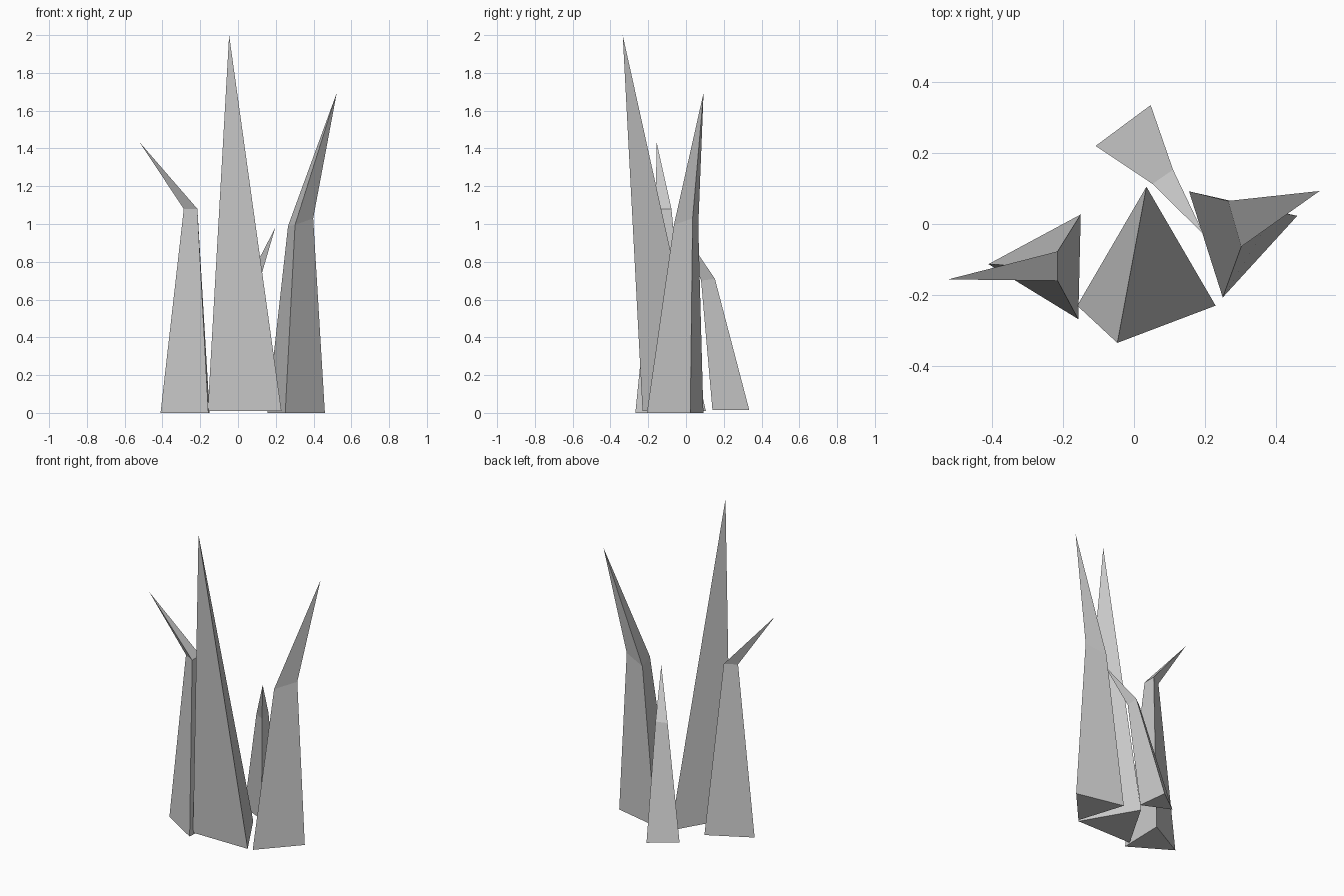
import bpy
import bmesh

if "Cube" in bpy.data.objects:
    bpy.data.objects.remove(bpy.data.objects["Cube"])

grey = bpy.data.materials.new("plain grey")
grey.diffuse_color = (0.6, 0.6, 0.6, 1.0)
grey.use_nodes = True
grey.node_tree.nodes["Principled BSDF"].inputs["Base Color"].default_value = grey.diffuse_color


def blade(name, base, tip, bend=None):
    """Three-sided blade: base triangle, optional bend triangle, pointed tip."""
    bm = bmesh.new()
    rings = [[bm.verts.new(p) for p in ring] for ring in (base, bend) if ring]
    bm.faces.new(rings[0])
    for low, high in zip(rings, rings[1:]):
        for i in range(3):
            j = (i + 1) % 3
            bm.faces.new((low[i], low[j], high[j], high[i]))
    point = bm.verts.new(tip)
    for i in range(3):
        bm.faces.new((rings[-1][i], rings[-1][(i + 1) % 3], point))
    bmesh.ops.recalc_face_normals(bm, faces=bm.faces[:])
    mesh = bpy.data.meshes.new(name)
    bm.to_mesh(mesh)
    bm.free()
    mesh.materials.append(grey)
    obj = bpy.data.objects.new(name, mesh)
    bpy.context.collection.objects.link(obj)
    return obj


# Tall straight blade
blade("tall_blade",
      base=[(-0.16, -0.23, 0.01), (0.23, -0.23, 0.01), (0.035, 0.105, 0.01)],
      tip=(-0.047, -0.335, 2.0))

# Left blade, bent sharply outwards
blade("left_blade",
      base=[(-0.41, -0.113, 0), (-0.157, -0.268, 0), (-0.15, 0.027, 0)],
      bend=[(-0.287, -0.12, 1.08), (-0.215, -0.16, 1.08), (-0.215, -0.077, 1.08)],
      tip=(-0.523, -0.156, 1.435))

# Right blade, bent gently outwards
blade("right_blade",
      base=[(0.25, -0.207, 0), (0.46, 0.023, 0), (0.155, 0.092, 0)],
      bend=[(0.302, -0.064, 0.995), (0.398, 0.035, 1.03), (0.265, 0.065, 0.99)],
      tip=(0.523, 0.093, 1.695))

# Short back blade, bent forwards
blade("back_blade",
      base=[(0.047, 0.335, 0.015), (-0.108, 0.22, 0.015), (0.07, 0.14, 0.015)],
      bend=[(0.11, 0.153, 0.71), (0.052, 0.113, 0.70), (0.115, 0.08, 0.70)],
      tip=(0.197, -0.03, 0.98))
